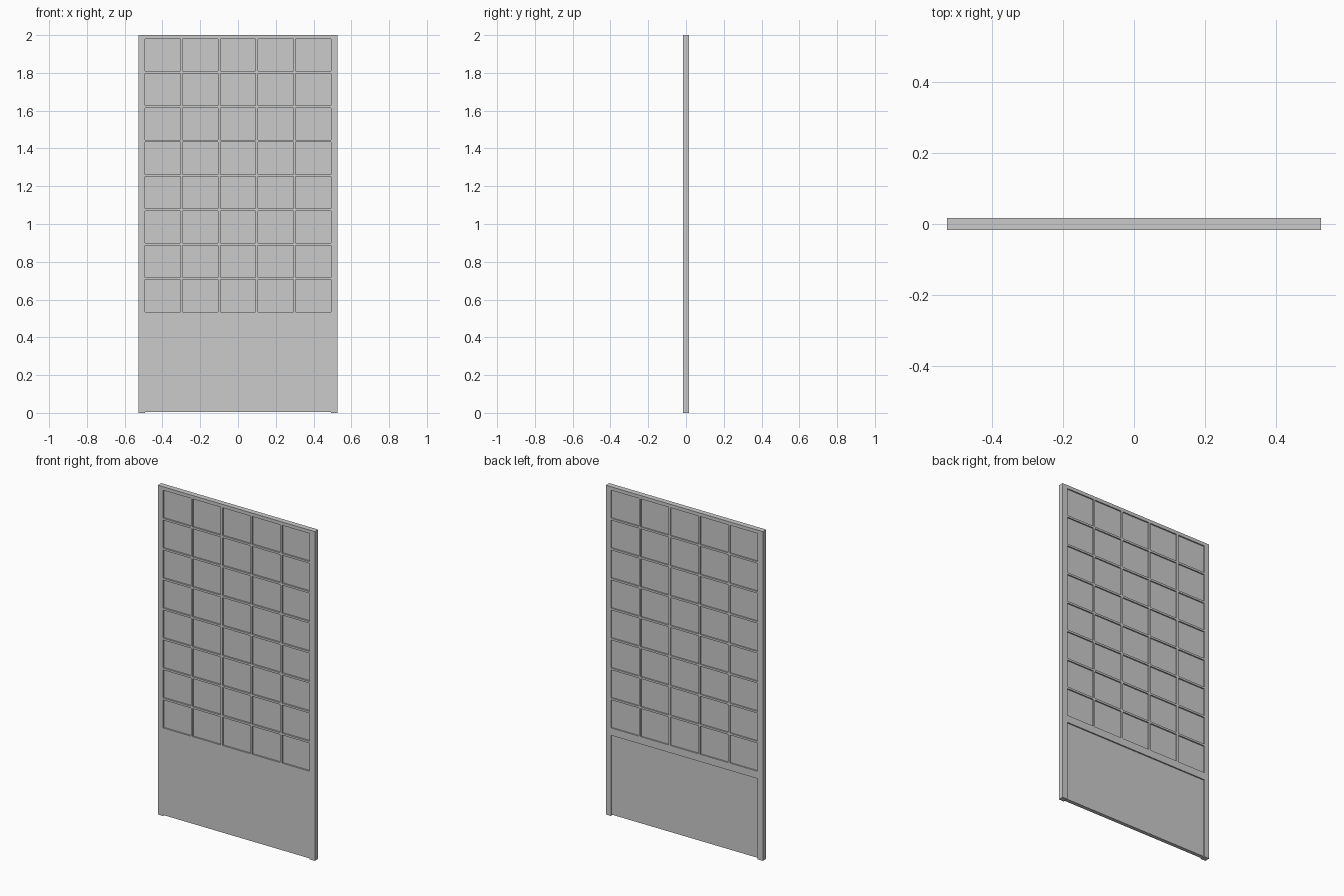
import bpy

if "Cube" in bpy.data.objects:
    bpy.data.objects.remove(bpy.data.objects["Cube"])

W, H, T = 1.055, 2.0, 0.033          # overall size
STILE = 0.034                        # side frame width
BAR = 0.012                          # lattice bar width
COLS, ROWS = 5, 8
GRID_TOP, GRID_BOTTOM = 1.979, 0.535
PANEL_TOP, GAP = 0.49, 0.005         # lower panel top, clearance under it
F, B = -T / 2, T / 2                 # front and back planes


def box(name, x0, x1, y0, y1, z0, z1):
    bpy.ops.mesh.primitive_cube_add(
        size=1, location=((x0 + x1) / 2, (y0 + y1) / 2, (z0 + z1) / 2))
    ob = bpy.context.object
    ob.name = name
    ob.scale = (x1 - x0, y1 - y0, z1 - z0)
    bpy.ops.object.transform_apply(location=False, rotation=False, scale=True)
    return ob


inner = W / 2 - STILE

# Side stiles reach the floor
box("left_stile", -W / 2, -inner, F, B, 0, H)
box("right_stile", inner, W / 2, F, B, 0, H)

# Top rail and the rail under the lattice
box("top_rail", -inner, inner, F, B, GRID_TOP, H)
box("middle_rail", -inner, inner, F, B, PANEL_TOP, GRID_BOTTOM)

# Lower board: nearly flush in front, recessed at the back
box("lower_panel", -inner, inner, F + 0.002, B - 0.008, GAP, PANEL_TOP)

# Thin sheet behind and between the lattice bars
box("screen_sheet", -inner, inner, F + 0.010, B - 0.008, GRID_BOTTOM, GRID_TOP)

# Horizontal lattice bars
row = (GRID_TOP - GRID_BOTTOM + BAR) / ROWS
for i in range(1, ROWS):
    z = GRID_BOTTOM + i * row
    box(f"horizontal_bar_{i}", -inner, inner, F, B, z - BAR, z)

# Vertical lattice bars, flush with the horizontal ones
col = (2 * inner + BAR) / COLS
segment = row - BAR
for i in range(1, COLS):
    x = -inner + i * col
    bar = box(f"vertical_bar_{i}", x - BAR, x, F, B,
              GRID_BOTTOM, GRID_BOTTOM + segment)
    arr = bar.modifiers.new("rows", 'ARRAY')
    arr.count = ROWS
    arr.use_relative_offset = False
    arr.use_constant_offset = True
    arr.constant_offset_displace = (0, 0, row)
